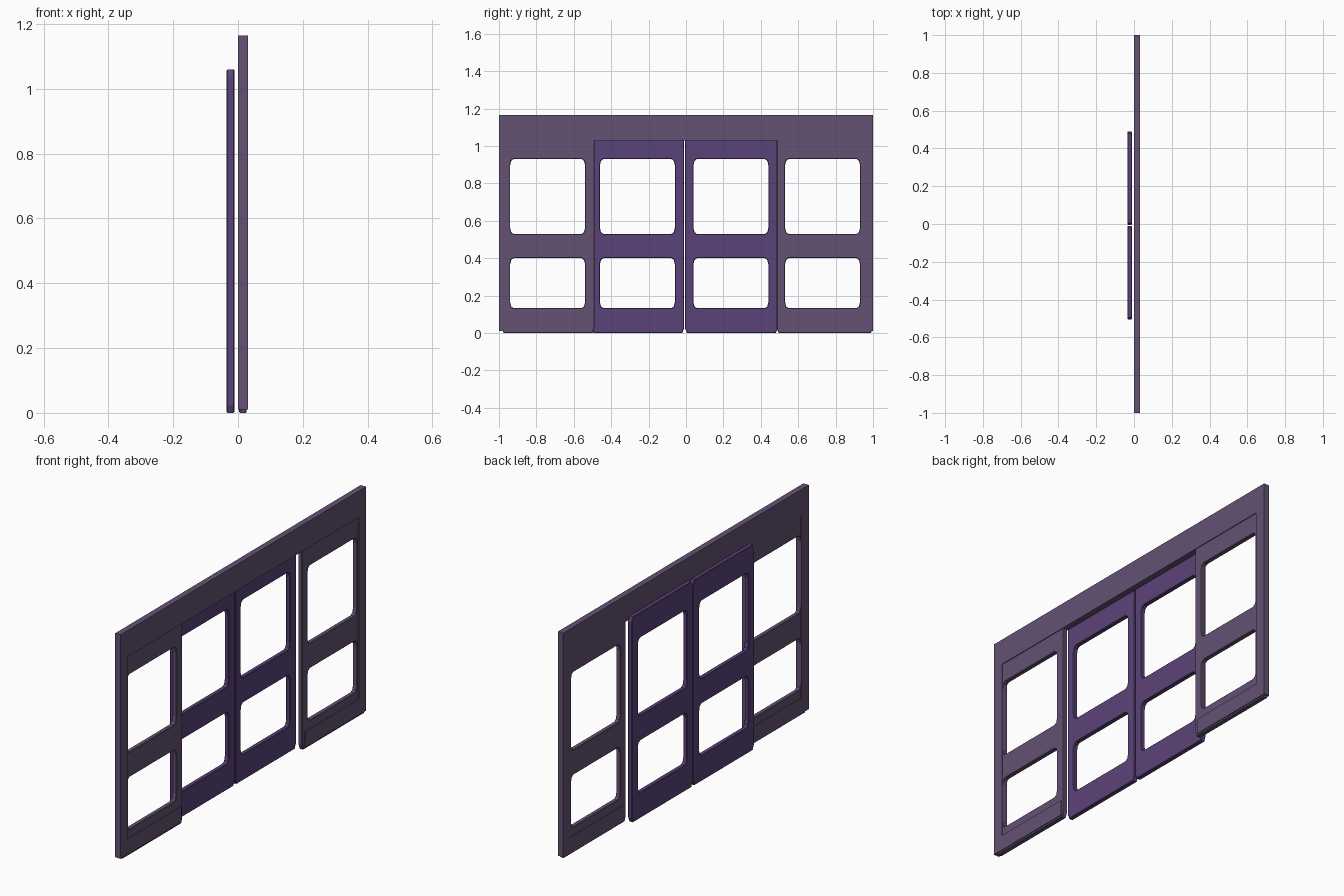
import bpy, math

if "Cube" in bpy.data.objects:
    bpy.data.objects.remove(bpy.data.objects["Cube"])

def material(name, color):
    m = bpy.data.materials.new(name)
    m.diffuse_color = color
    m.use_nodes = True
    m.node_tree.nodes["Principled BSDF"].inputs["Base Color"].default_value = m.diffuse_color
    return m

wall_mat = material("dull_purple", (0.125, 0.085, 0.17, 1))
door_mat = material("purple", (0.105, 0.055, 0.19, 1))

def plate(name, loops, x0, x1, mat, bevel=0.0):
    """Solid from (y, z) outlines; inner loops become holes."""
    cu = bpy.data.curves.new(name, 'CURVE')
    cu.dimensions = '2D'
    cu.fill_mode = 'BOTH'
    cu.extrude = (x1 - x0) / 2 - bevel
    cu.bevel_depth = bevel
    cu.bevel_resolution = 0
    cu.offset = -bevel
    for pts in loops:
        s = cu.splines.new('POLY')
        s.points.add(len(pts) - 1)
        for p, (y, z) in zip(s.points, pts):
            p.co = (y, z, 0, 1)
        s.use_cyclic_u = True
    ob = bpy.data.objects.new(name, cu)
    bpy.context.collection.objects.link(ob)
    ob.rotation_euler = (math.pi / 2, 0, math.pi / 2)
    ob.location.x = (x0 + x1) / 2
    bpy.ops.object.select_all(action='DESELECT')
    ob.select_set(True)
    bpy.context.view_layer.objects.active = ob
    bpy.ops.object.convert(target='MESH')
    ob = bpy.context.object
    ob.data.materials.clear()
    ob.data.materials.append(mat)
    for f in ob.data.polygons:
        f.use_smooth = False
    return ob

def cut_rect(y0, y1, z0, z1, cy, cz, steps=1):
    """Rectangle with clipped (steps=1) or softened corners."""
    pts = []
    corners = [(y1 - cy, z1 - cz, 0), (y0 + cy, z1 - cz, 90),
               (y0 + cy, z0 + cz, 180), (y1 - cy, z0 + cz, 270)]
    for y, z, start in corners:
        for i in range(steps + 1):
            a = math.radians(start + 90 * i / steps)
            pts.append((y + cy * math.cos(a), z + cz * math.sin(a)))
    return pts

def panel(name, y0, x0, mat, width=0.495, height=1.06):
    """Panel with a tall upper and a shorter lower window."""
    w0, w1 = y0 + 0.045, y0 + 0.445
    plate(name, [cut_rect(y0, y0 + width, 0, height, 0.01, 0.025),
                 cut_rect(w0, w1, 0.53, 0.93, 0.018, 0.032, 2),
                 cut_rect(w0, w1, 0.133, 0.40, 0.018, 0.032, 2)],
          x0, x0 + 0.024, mat, 0.003)

# Sliding doors
panel("left_door", -0.505, -0.035, door_mat)
panel("right_door", -0.005, -0.035, door_mat)

# Fixed side panels
panel("left_fixed_panel", -0.985, 0.003, wall_mat)
panel("right_fixed_panel", 0.485, 0.003, wall_mat, width=0.513)

# Surrounding frame: header, jambs and baseboards, raised over the panels
right = [(1, 1.165), (1, 0.01), (0.505, 0.01), (0.505, 0.09), (0.94, 0.09), (0.94, 1.03)]
left = [(-y, z) for y, z in reversed(right)]
plate("wall_frame", [right + left], 0.0, 0.031, wall_mat)
